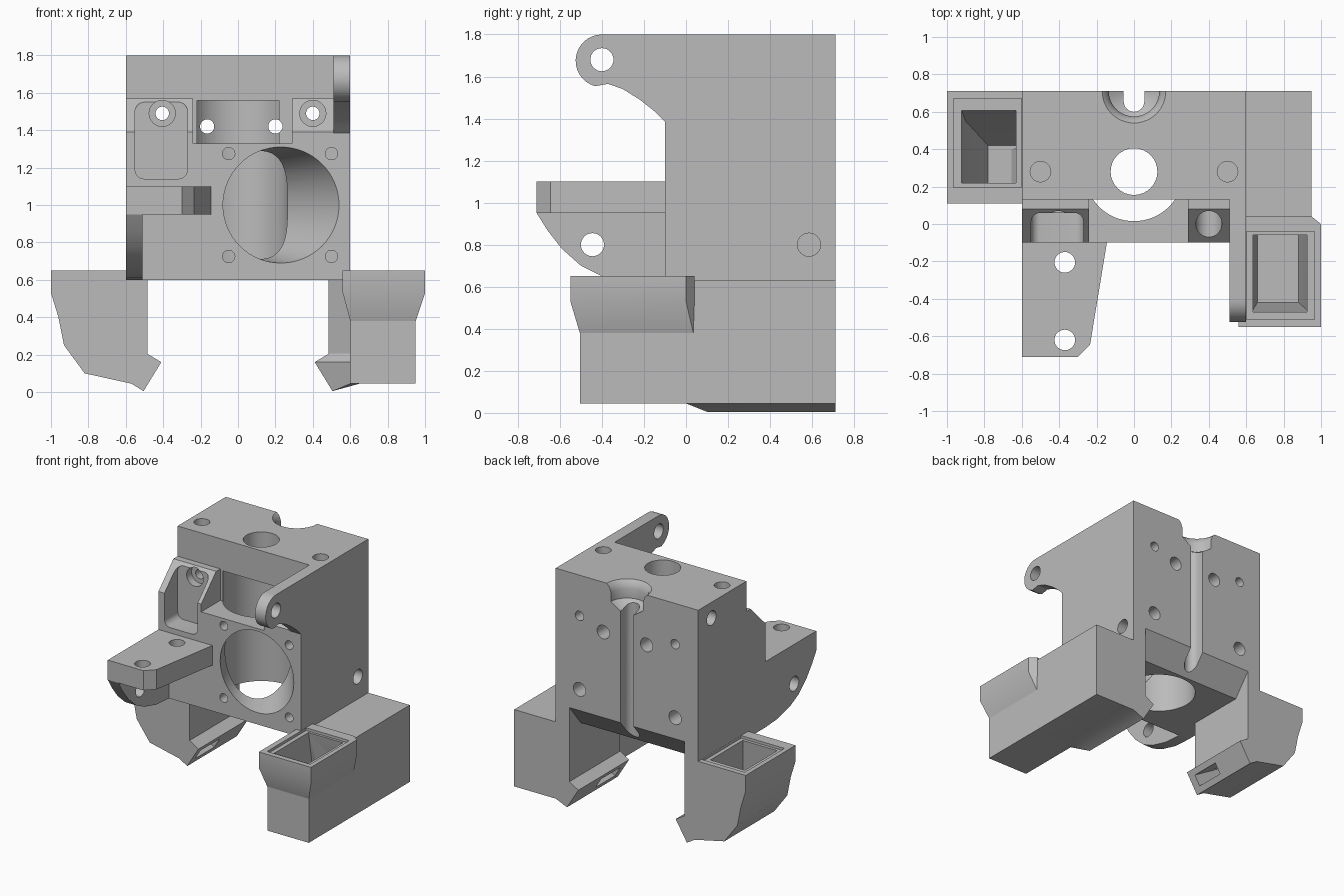
import bpy, bmesh, math
from mathutils import Vector

cube = bpy.data.objects.get("Cube")
if cube:
    bpy.data.objects.remove(cube, do_unlink=True)

grey = bpy.data.materials.new("plain grey")
grey.use_nodes = True
grey.diffuse_color = (0.5, 0.5, 0.5, 1)
grey.node_tree.nodes["Principled BSDF"].inputs["Base Color"].default_value = (0.5, 0.5, 0.5, 1)


def place(axis, u, v, t):
    return Vector({"x": (t, u, v), "y": (u, t, v), "z": (u, v, t)}[axis])


def loft(name, axis, sections):
    """Skin a list of (position, outline) sections along an axis and cap both ends."""
    bm = bmesh.new()
    rings = [[bm.verts.new(place(axis, u, v, t)) for u, v in pts] for t, pts in sections]
    n = len(rings[0])
    for a, b in zip(rings, rings[1:]):
        for i in range(n):
            j = (i + 1) % n
            bm.faces.new((a[i], a[j], b[j], b[i]))
    bm.faces.new(rings[0])
    bm.faces.new(rings[-1])
    bmesh.ops.recalc_face_normals(bm, faces=bm.faces)
    mesh = bpy.data.meshes.new(name)
    bm.to_mesh(mesh)
    bm.free()
    mesh.materials.append(grey)
    obj = bpy.data.objects.new(name, mesh)
    bpy.context.scene.collection.objects.link(obj)
    return obj


def prism(name, axis, pts, a, b):
    return loft(name, axis, [(a, pts), (b, pts)])


def rect(u0, u1, v0, v1):
    return [(u0, v0), (u1, v0), (u1, v1), (u0, v1)]


def box(x0, x1, y0, y1, z0, z1):
    return prism("box_cutter", "z", rect(x0, x1, y0, y1), z0, z1)


def circle(u, v, r, n=48):
    return [(u + r * math.cos(math.tau * i / n), v + r * math.sin(math.tau * i / n)) for i in range(n)]


def rounded(u0, u1, v0, v1, r):
    """Rectangle with round corners."""
    cu, cv = (u0 + u1) / 2, (v0 + v1) / 2
    du, dv = (u1 - u0) / 2 - r, (v1 - v0) / 2 - r
    return [(cu + math.copysign(du, a) + a, cv + math.copysign(dv, b) + b)
            for a, b in (((p[0]), (p[1])) for p in (
                (r * math.cos(t), r * math.sin(t)) for t in
                (math.tau * (i + 0.5) / 32 for i in range(32))))]


def drill(axis, u, v, r, a, b):
    return prism("drill", axis, circle(u, v, r, 32), a, b)


def finish(obj, cutters=()):
    """Cut the part, then smooth its round faces."""
    for c in cutters:
        mod = obj.modifiers.new("cut", "BOOLEAN")
        mod.operation, mod.solver, mod.object = "DIFFERENCE", "EXACT", c
    bpy.context.view_layer.update()
    dg = bpy.context.evaluated_depsgraph_get()
    mesh = bpy.data.meshes.new_from_object(obj.evaluated_get(dg))
    obj.modifiers.clear()
    obj.data = mesh
    for c in cutters:
        bpy.data.objects.remove(c, do_unlink=True)
    bpy.ops.object.select_all(action="DESELECT")
    obj.select_set(True)
    bpy.context.view_layer.objects.active = obj
    bpy.ops.object.shade_smooth_by_angle(angle=math.radians(25))


# Main block with stepped front
body = prism("main_block", "x", [(-.1, .6), (-.1, 1.39), (.08, 1.57), (.13, 1.57),
                                 (.13, 1.8), (.71, 1.8), (.71, .6)], -.6, .6)
cuts = [
    # front recess, lower back bevel, rounded sensor pocket
    box(-.24, .29, -.3, .13, 1.33, 1.57),
    prism("bevel", "x", [(.8, .88), (.8, .5), (.49, .5)], -.485, .485),
    prism("pocket", "y", rounded(-.55, -.27, 1.14, 1.55, .05), -.3, .06),
    # vertical core, top bore and the funnel from the front
    prism("core", "z", circle(0, .28, .265, 64), .5, 1.56),
    drill("z", 0, .28, .125, 1.4, 1.9),
    loft("funnel", "y", [(-.2, circle(.23, 1, .31, 64)), (-.1, circle(.23, 1, .31, 64)),
                         (.28, circle(0, 1, .255, 64))]),
    # cable channel on the back with a flared round seat on top
    prism("channel", "z", circle(0, .655, .055, 32), .5, 1.9),
    box(-.055, .055, .655, .8, .5, 1.9),
    loft("seat", "z", [(1.62, circle(0, .71, .06)), (1.67, circle(0, .71, .135)),
                       (1.74, circle(0, .71, .135)), (1.78, circle(0, .71, .15)),
                       (1.81, circle(0, .71, .18))]),
    # side holes
    drill("x", .585, .8, .055, .4, .7),
    drill("x", .55, 1.68, .055, -.7, -.4),
]
for x in (-.405, .4):
    cuts += [drill("y", x, 1.49, .07, -.3, .12), drill("y", x, 1.49, .036, -.3, .8),
             drill("y", x, .93, .052, .5, .8)]
for x in (-.165, .2):
    cuts += [drill("y", x, 1.42, .038, 0, .8), drill("y", x, 1.42, .052, .55, .8)]
for x in (-.5, .5):
    cuts.append(drill("z", x, .28, .055, 1.65, 1.9))
for x in (-.05, .5):
    for z in (.725, 1.275):
        cuts.append(drill("y", x, z, .033, -.2, .05))
finish(body, cuts)

# Upper ear on the left wall
tip = [(-.4 + .125 * math.cos(math.radians(a)), 1.675 + .125 * math.sin(math.radians(a)))
       for a in range(90, 256, 11)]
ear = prism("hinge_ear", "x", [(.13, 1.57), (.13, 1.8)] + tip +
            [(-.37, 1.565), (-.3, 1.54), (-.22, 1.49), (-.15, 1.435), (-.1, 1.385), (.08, 1.57)], .51, .6)
finish(ear, [drill("x", -.4, 1.68, .055, .4, .7)])

# Front bracket arm and its curved gusset
arm = prism("bracket_arm", "z", [(-.6, -.1), (-.145, -.1), (-.235, -.645), (-.3, -.71), (-.6, -.71)], .95, 1.1)
finish(arm, [drill("z", -.37, y, .055, .8, 1.2) for y in (-.205, -.62)])
gusset = prism("arm_gusset", "x", [(-.1, .95), (-.71, .95), (-.66, .87), (-.59, .78), (-.5, .7),
                                   (-.4, .65), (-.25, .61), (-.1, .6)], -.6, -.51)
finish(gusset, [drill("x", -.445, .8, .055, -.7, -.4)])


def nozzle_slot(s):
    pts = [(.385, .09), (.43, .016), (.74, .2), (.7, .28)]
    return prism("slot", "y", [(s * x, z) for x, z in pts], .17, .4)


# Right air duct
duct_r = prism("right_duct", "y", [(-1, .65), (-1, .53), (-.96, .4), (-.93, .25), (-.82, .1), (-.57, .045),
                                   (-.505, .005), (-.41, .16), (-.485, .205), (-.485, .65)], .11, .71)
finish(duct_r, [
    box(-.965, -.601, .195, .67, .63, .7),
    loft("hollow", "z", [(.15, rect(-.78, -.6, .17, .42)), (.45, rect(-.9, -.62, .2, .55)),
                         (.7, rect(-.93, -.635, .225, .63))]),
    nozzle_slot(-1)])

# Left air duct: long body turning into the nozzle
front = [(.95, .63), (.95, .045), (.65, .045), (.6, .045), (.6, .16), (.6, .205), (.6, .63)]
back = [(.95, .63), (.95, .045), (.6, .045), (.505, .005), (.41, .16), (.485, .205), (.485, .63)]


def hollow():
    return loft("hollow", "z", [(.1, rect(.66, .88, -.42, .1)), (.4, rect(.635, .925, -.46, -.02)),
                                (.7, rect(.635, .925, -.475, -.07))])


duct_l = loft("left_duct", "y", [(-.505, front), (0, front), (.1, back), (.71, back)])
finish(duct_l, [hollow(), box(.67, .88, -.1, .42, .12, .42), nozzle_slot(1)])

# Flared inlet collar of the left duct
wide = [(.56, -.55), (1, -.55), (1, 0), (.95, .04), (.56, .04)]
slim = [(.6, -.505), (.95, -.505), (.95, .035), (.945, .04), (.6, .04)]
collar = loft("left_inlet_collar", "z", [(.38, slim), (.53, wide), (.65, wide)])
finish(collar, [box(.602, .965, -.51, -.04, .63, .7), hollow()])
